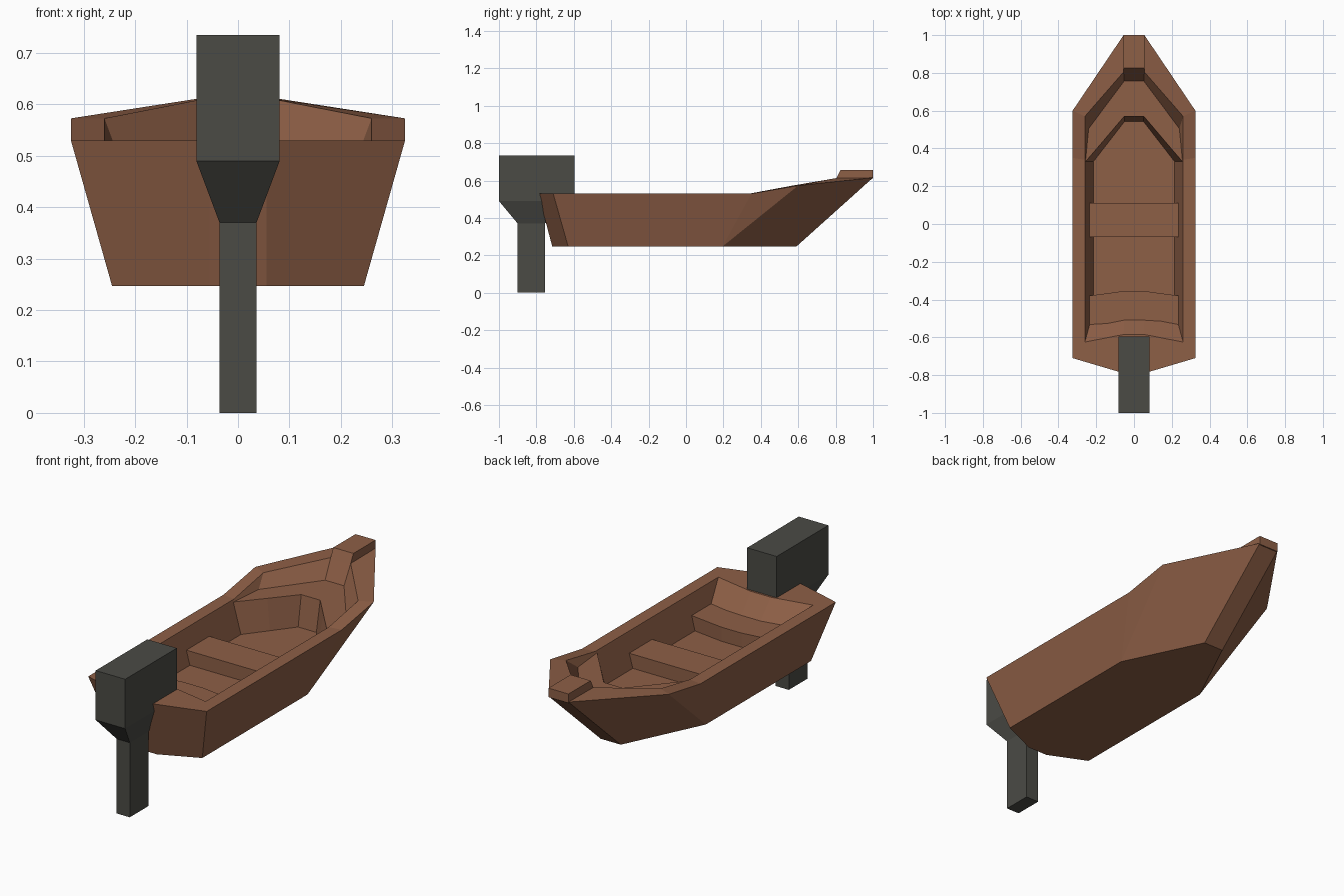
import bpy, bmesh

if "Cube" in bpy.data.objects:
    bpy.data.objects.remove(bpy.data.objects["Cube"])


def material(name, rgb):
    m = bpy.data.materials.new(name)
    m.diffuse_color = (*rgb, 1)
    m.use_nodes = True
    m.node_tree.nodes["Principled BSDF"].inputs["Base Color"].default_value = m.diffuse_color
    return m


WOOD = material("brown wood", (0.27, 0.115, 0.062))
METAL = material("dark grey metal", (0.07, 0.07, 0.06))


def loft(name, loops, mat):
    """Skin equal-length closed loops and cap both ends."""
    bm = bmesh.new()
    rings = [[bm.verts.new(p) for p in loop] for loop in loops]
    n = len(rings[0])
    for a, b in zip(rings, rings[1:]):
        for i in range(n):
            j = (i + 1) % n
            bm.faces.new((a[i], a[j], b[j], b[i]))
    bm.faces.new(rings[0])
    bm.faces.new(rings[-1])
    bmesh.ops.remove_doubles(bm, verts=bm.verts, dist=0.0005)
    bmesh.ops.recalc_face_normals(bm, faces=bm.faces)
    me = bpy.data.meshes.new(name)
    bm.to_mesh(me)
    bm.free()
    me.materials.append(mat)
    ob = bpy.data.objects.new(name, me)
    bpy.context.collection.objects.link(ob)
    return ob


def mirrored(half):
    """Half outline on +x, stern to bow, completed on -x."""
    return half + [(-x, y, z) for x, y, z in reversed(half)]


def rect(w, y0, y1, z):
    return mirrored([(w, y0, z), (w, y1, z)])


# Hull: bottom, outer rim, inner rim, bow deck, deck edge, floor
B, R, D, F = 0.247, 0.53, 0.52, 0.37
stern = [(0.055, -0.585, R), (0.26, -0.625, R)]
hull = [
    [(0.055, -0.715, B), (0.245, -0.63, B), (0.245, 0.195, B), (0.245, 0.195, B), (0.055, 0.59, B)],
    [(0.055, -0.79, R), (0.325, -0.71, R), (0.325, 0.35, R), (0.325, 0.6, 0.573), (0.055, 1.0, 0.615)],
    stern + [(0.26, 0.34, R), (0.26, 0.57, 0.573), (0.055, 0.805, 0.613)],
    stern + [(0.257, 0.33, D), (0.24, 0.505, D), (0.052, 0.757, D)],
    stern + [(0.257, 0.33, D), (0.154, 0.45, D), (0.052, 0.57, D)],
    [(0.05, -0.45, F), (0.215, -0.46, F), (0.215, 0.33, F), (0.132, 0.437, F), (0.05, 0.543, F)],
]
loft("hull", [mirrored(h) for h in hull], WOOD)

# Bow block with sloped back
loft("bow_block", [rect(0.055, 0.803, 1.0, 0.61), rect(0.055, 0.826, 1.0, 0.655)], WOOD)

# Middle seat and stern bench
loft("middle_seat", [rect(0.238, -0.07, 0.11, z) for z in (0.36, 0.44)], WOOD)
loft("stern_bench", [mirrored([(0.055, -0.515, z), (0.237, -0.54, z),
                               (0.237, -0.38, z), (0.055, -0.355, z)])
                     for z in (0.36, 0.44)], WOOD)

# Outboard motor: leg, taper and housing
loft("outboard_motor", [rect(0.036, -0.9, -0.755, 0), rect(0.036, -0.9, -0.755, 0.37),
                        rect(0.081, -1.0, -0.595, 0.49), rect(0.081, -1.0, -0.595, 0.735)], METAL)
